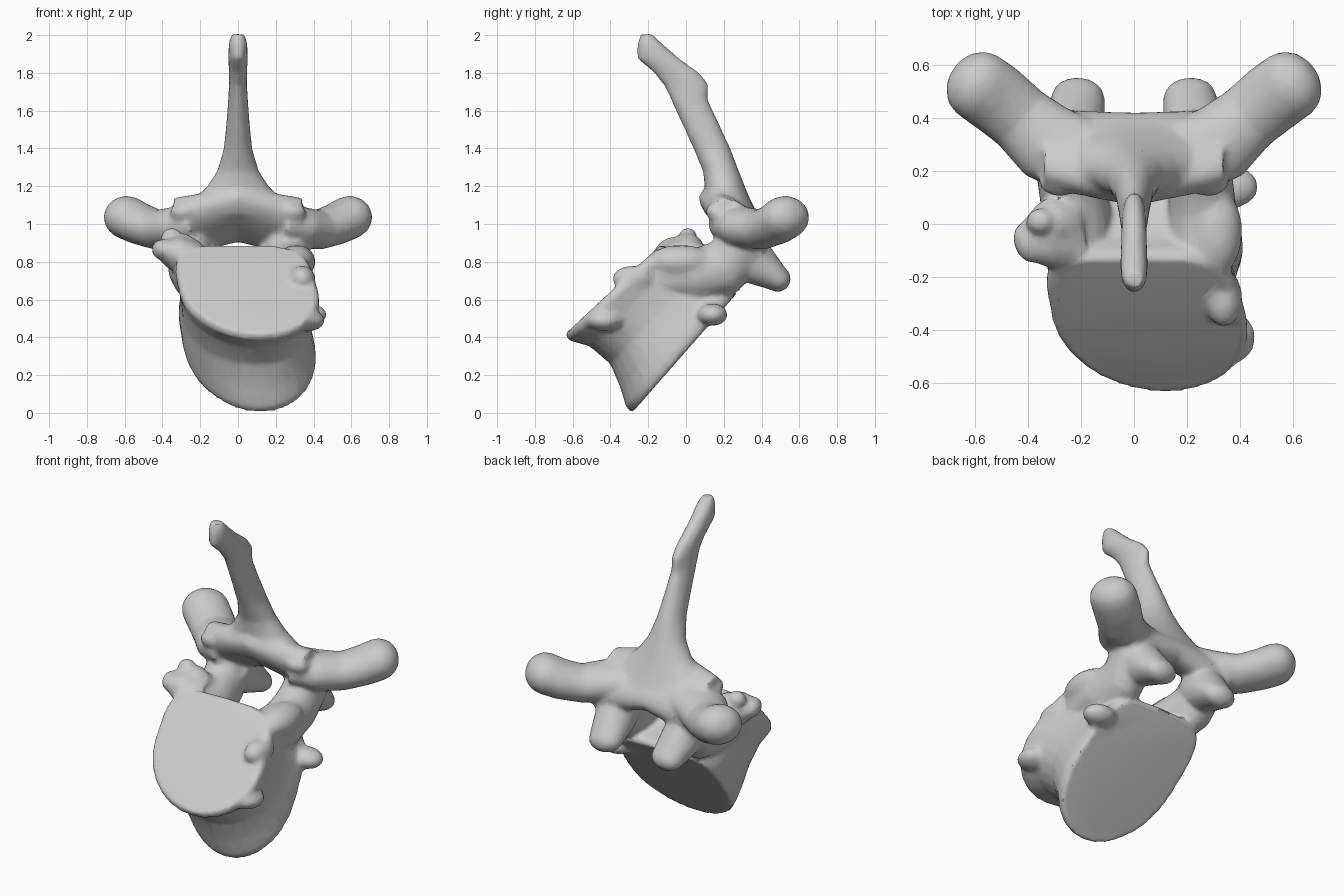
import bpy, bmesh, math
from mathutils import Vector

cube = bpy.data.objects.get("Cube")
if cube:
    bpy.data.objects.remove(cube, do_unlink=True)

bone = bpy.data.materials.new("bone_grey")
bone.use_nodes = True
bone.diffuse_color = (0.6, 0.6, 0.6, 1)
bone.node_tree.nodes["Principled BSDF"].inputs["Base Color"].default_value = (0.6, 0.6, 0.6, 1)

bm = bmesh.new()
SIDES = 28


def power(v, p):
    return math.copysign(abs(v) ** (2 / p), v)


def loft(rings, top=2, low=2):
    """Skin rings of (centre, half axis a, half axis b), squared off by top and low."""
    loops = []
    for centre, a, b in rings:
        loop = []
        for i in range(SIDES):
            t = 2 * math.pi * i / SIDES
            c, s = math.cos(t), math.sin(t)
            p = top if s > 0 else low
            loop.append(bm.verts.new(Vector(centre) + Vector(a) * power(c, p) + Vector(b) * power(s, p)))
        loops.append(loop)
    faces = [bm.faces.new(loops[0][::-1]), bm.faces.new(loops[-1])]
    for l0, l1 in zip(loops, loops[1:]):
        for i in range(SIDES):
            j = (i + 1) % SIDES
            faces.append(bm.faces.new((l0[i], l0[j], l1[j], l1[i])))
    bmesh.ops.recalc_face_normals(bm, faces=faces)


def limb(points, radii):
    """Rounded limb: radii are (sideways, upward) half sizes at each point."""
    pts = [Vector(p) for p in points]
    rings = []
    for i, p in enumerate(pts):
        d = (pts[min(i + 1, len(pts) - 1)] - pts[max(i - 1, 0)]).normalized()
        ref = Vector((1, 0, 0)) if abs(d.x) < 0.6 else d.cross(Vector((0, 0, 1)))
        side = (ref - d * ref.dot(d)).normalized()
        up = side.cross(d)
        rings.append((p, side * radii[i][0], up * radii[i][1]))
        if i == len(pts) - 1:
            # domed tip
            r = min(radii[i])
            for k in (0.4, 0.75, 0.95):
                f = math.sqrt(1 - k * k)
                rings.append((p + d * r * k, side * radii[i][0] * f, up * radii[i][1] * f))
    loft(rings)


def knob(centre, size):
    x, y, z = centre
    rings = []
    for k in range(1, 10):
        t = math.pi * k / 10
        r = math.sin(t)
        rings.append(((x, y, z - size[2] * math.cos(t)), (size[0] * r, 0, 0), (0, size[1] * r, 0)))
    loft(rings)


# Body: slanted drum with flared end plates and a waist, its lower side drifting to the left
def body_ring(x, y, z, w, h, lean, drift):
    return ((x, y, z), (w, 0, 0), (-drift, h * math.sin(lean), h * math.cos(lean)))


loft([body_ring(0.06, -0.385, 0.655, 0.355, 0.345, 0.82, 0.06),
      body_ring(0.06, -0.36, 0.63, 0.37, 0.36, 0.82, 0.06),
      body_ring(0.05, -0.28, 0.575, 0.345, 0.32, 0.80, 0.05),
      body_ring(0.045, -0.18, 0.49, 0.335, 0.32, 0.76, 0.04),
      body_ring(0.05, -0.10, 0.405, 0.345, 0.37, 0.73, 0.05),
      body_ring(0.06, -0.04, 0.345, 0.35, 0.42, 0.72, 0.06),
      body_ring(0.06, -0.01, 0.315, 0.34, 0.42, 0.72, 0.06)], top=4, low=2)

# Lamina: leaning arch that bridges the two sides
lamina = []
for i in range(-4, 5):
    s = abs(i) / 4
    lamina.append(((i * 0.085, 0.245 + 0.04 * s, 1.05 - 0.07 * s),
                   (0, 0.165 - 0.03 * s, -0.12), (0, 0.05, 0.07 + 0.02 * s)))
loft(lamina, 2.4, 2.4)

# Spinous process: (height, front y, back y, half width)
spine = [(1.05, 0.10, 0.38, 0.32), (1.12, 0.09, 0.345, 0.25), (1.19, 0.10, 0.315, 0.17),
         (1.28, 0.09, 0.28, 0.11), (1.4, 0.04, 0.235, 0.075), (1.55, -0.03, 0.165, 0.06),
         (1.66, -0.08, 0.115, 0.052), (1.74, -0.12, 0.12, 0.047), (1.80, -0.17, 0.07, 0.048),
         (1.88, -0.26, -0.04, 0.052), (1.95, -0.258, -0.12, 0.05), (2.005, -0.24, -0.18, 0.037)]
loft([((0, (f + b) / 2, z), (w, 0, 0), (0, (b - f) / 2, 0)) for z, f, b, w in spine])

for s in (-1, 1):
    # Pedicles
    limb([(s * 0.23 + 0.02, -0.14, 0.73), (s * 0.24 + 0.02, 0.05, 0.73), (s * 0.25, 0.20, 0.77),
          (s * 0.26, 0.29, 0.87), (s * 0.27, 0.30, 0.99)],
         [(0.12, 0.13), (0.13, 0.14), (0.12, 0.15), (0.12, 0.14), (0.12, 0.10)])
    # Transverse processes
    limb([(s * 0.20, 0.25, 1.0), (s * 0.33, 0.31, 0.98), (s * 0.43, 0.40, 0.97),
          (s * 0.52, 0.475, 1.0), (s * 0.59, 0.525, 1.035)],
         [(0.15, 0.10), (0.15, 0.11), (0.13, 0.105), (0.135, 0.11), (0.135, 0.115)])
    # Upper joint processes
    limb([(s * 0.25, 0.28, 1.0), (s * 0.28, 0.20, 1.04), (s * 0.29, 0.15, 1.065)],
         [(0.10, 0.08), (0.09, 0.06), (0.07, 0.045)])
    # Lower joint processes
    limb([(s * 0.24, 0.27, 0.87), (s * 0.225, 0.38, 0.785), (s * 0.21, 0.485, 0.71)],
         [(0.12, 0.14), (0.115, 0.115), (0.10, 0.07)])

# Rib facets and worn spurs
limb([(-0.22, -0.03, 0.80), (-0.34, -0.05, 0.85), (-0.40, -0.07, 0.865)],
     [(0.15, 0.10), (0.12, 0.09), (0.08, 0.055)])
limb([(-0.28, 0.0, 0.84), (-0.34, 0.01, 0.90), (-0.355, 0.01, 0.93)],
     [(0.10, 0.10), (0.08, 0.08), (0.055, 0.05)])
knob((0.31, -0.03, 0.80), (0.10, 0.17, 0.09))
knob((0.34, -0.28, 0.71), (0.07, 0.11, 0.07))
knob((0.37, 0.14, 0.52), (0.10, 0.08, 0.06))
knob((0.36, -0.43, 0.49), (0.10, 0.10, 0.06))

mesh = bpy.data.meshes.new("vertebra")
bm.to_mesh(mesh)
bm.free()
mesh.materials.append(bone)
vertebra = bpy.data.objects.new("vertebra", mesh)
bpy.context.collection.objects.link(vertebra)

# Fuse all parts into one skin, soften the joins and thin the facets
fuse = vertebra.modifiers.new("fuse", "REMESH")
fuse.mode = "VOXEL"
fuse.voxel_size = 0.014
soften = vertebra.modifiers.new("soften", "SMOOTH")
soften.factor = 0.5
soften.iterations = 5
thin = vertebra.modifiers.new("thin", "DECIMATE")
thin.ratio = 0.2

bpy.ops.object.select_all(action="DESELECT")
vertebra.select_set(True)
bpy.context.view_layer.objects.active = vertebra
for name in ("fuse", "soften", "thin"):
    bpy.ops.object.modifier_apply(modifier=name)
if not vertebra.data.materials:
    vertebra.data.materials.append(bone)
bpy.ops.object.shade_smooth_by_angle(angle=math.radians(35))
